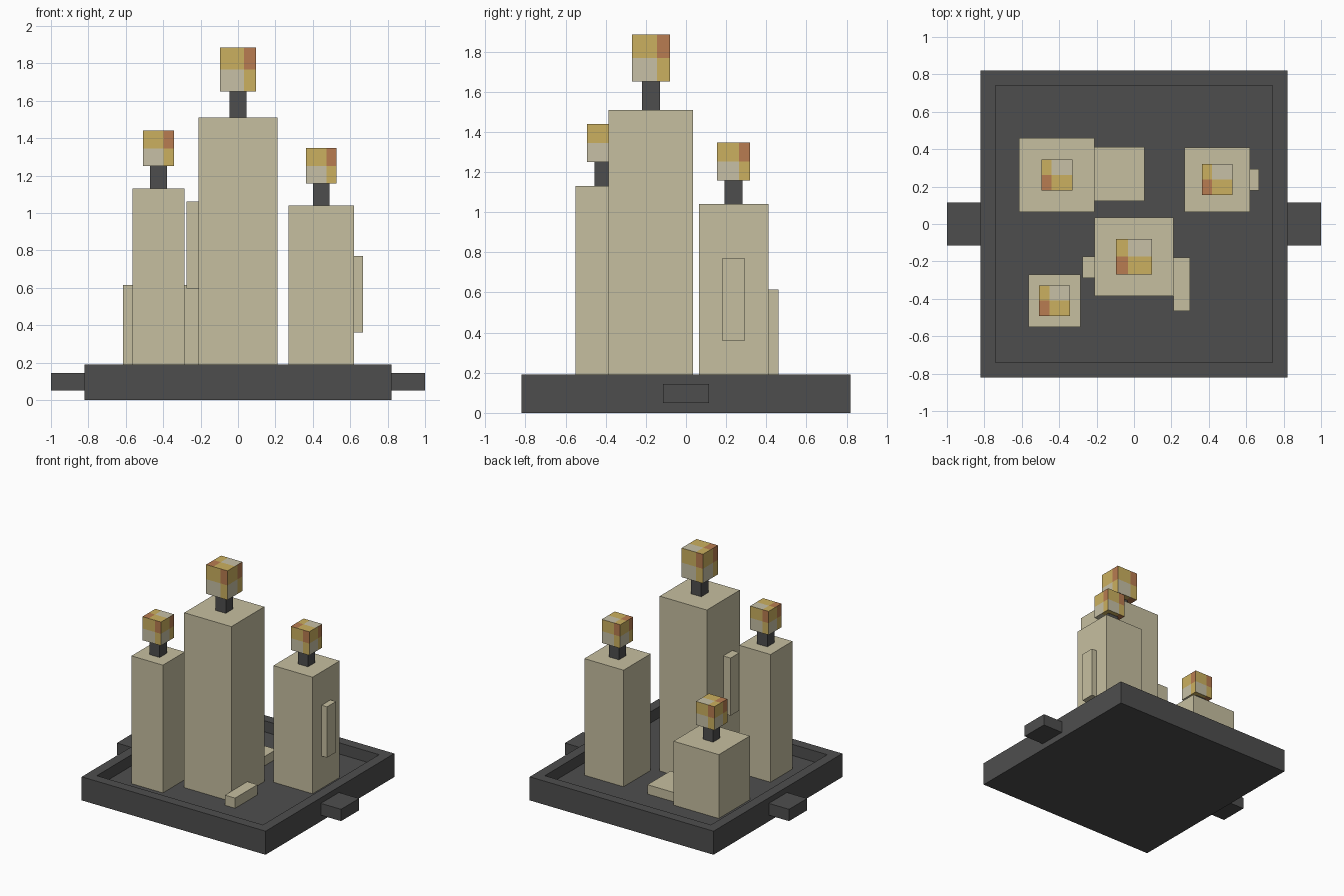
import bpy
import bmesh
from mathutils import Vector

old = bpy.data.objects.get("Cube")
if old:
    bpy.data.objects.remove(old, do_unlink=True)


def material(name, rgb):
    mat = bpy.data.materials.new(name)
    mat.use_nodes = True
    mat.diffuse_color = (*rgb, 1)
    mat.node_tree.nodes["Principled BSDF"].inputs["Base Color"].default_value = (*rgb, 1)
    return mat


WAX = material("cream wax", (0.565, 0.521, 0.352))
IRON = material("dark iron", (0.076, 0.076, 0.076))
YELLOW = material("flame yellow", (0.6, 0.434, 0.115))
RED = material("flame red", (0.479, 0.202, 0.082))
PALE = material("flame pale", (0.571, 0.53, 0.38))

FLOOR = 0.1  # height of the sunken tray floor


def finish(bm, name, mats):
    mesh = bpy.data.meshes.new(name)
    bm.to_mesh(mesh)
    bm.free()
    for mat in mats:
        mesh.materials.append(mat)
    obj = bpy.data.objects.new(name, mesh)
    bpy.context.collection.objects.link(obj)
    return obj


def box_mesh(x, y, z):
    """Box from (min, max) spans on each axis."""
    bm = bmesh.new()
    bmesh.ops.create_cube(bm, size=1)
    for v in bm.verts:
        v.co = [span[0] if c < 0 else span[1] for c, span in zip(v.co, (x, y, z))]
    return bm


def box(name, mat, x, y, z):
    return finish(box_mesh(x, y, z), name, [mat])


def flame(name, cx, cy, base, width, height):
    """Block flame: every side is split into the same four patches."""
    bm = bmesh.new()
    half = Vector((width, width, height)) / 2
    centre = Vector((cx, cy, base + height / 2))
    up = Vector((0, 0, 1))
    # outward normal, in-face up and column split of each side
    sides = [(Vector(n), up) for n in ((0, -1, 0), (1, 0, 0), (0, 1, 0), (-1, 0, 0))]
    sides += [(up, Vector((0, -1, 0))), (-up, Vector((0, 1, 0)))]
    columns = (-1, 1 / 3, 1)
    rows = (-1, 0, 1)
    for normal, v_dir in sides:
        u_dir = v_dir.cross(normal)
        for i in range(2):
            for j in range(2):
                corners = [(i, j), (i + 1, j), (i + 1, j + 1), (i, j + 1)]
                verts = [bm.verts.new(centre + half * (normal + u_dir * columns[a] + v_dir * rows[b]))
                         for a, b in corners]
                face = bm.faces.new(verts)
                if i == 1 and j == 1:
                    face.material_index = 1
                elif i == 0 and j == 0:
                    face.material_index = 2
    bmesh.ops.remove_doubles(bm, verts=bm.verts[:], dist=0.0001)
    return finish(bm, name, [YELLOW, RED, PALE])


def candle(name, x, y, top, flame_base, flame_width, flame_height):
    cx, cy = sum(x) / 2, sum(y) / 2
    box(name + "_candle", WAX, x, y, (FLOOR, top))
    r = 0.045
    box(name + "_wick", IRON, (cx - r, cx + r), (cy - r, cy + r), (top, flame_base))
    flame(name + "_flame", cx, cy, flame_base, flame_width, flame_height)


# Tray with a sunken floor
bm = box_mesh((-0.82, 0.82), (-0.82, 0.82), (0, 0.19))
bm.normal_update()
top_face = max(bm.faces, key=lambda f: f.calc_center_median().z)
bmesh.ops.inset_region(bm, faces=[top_face], thickness=0.112)
rim = bmesh.ops.inset_region(bm, faces=[top_face], thickness=0)
for v in top_face.verts:
    v.co.z = FLOOR
finish(bm, "tray", [IRON])

# Tray handles
for side, name in ((1, "left_handle"), (-1, "right_handle")):
    box(name, IRON, sorted((side * 0.82, side)), (-0.115, 0.115), (0.05, 0.145))

# Candles with wicks and flames
candle("tall", (-0.21, 0.21), (-0.385, 0.035), 1.51, 1.65, 0.19, 0.235)
candle("front", (-0.565, -0.285), (-0.55, -0.27), 1.13, 1.25, 0.165, 0.19)
candle("back_left", (0.27, 0.62), (0.065, 0.41), 1.04, 1.157, 0.165, 0.19)
candle("back_right", (-0.615, -0.21), (0.065, 0.46), 0.615, 0.735, 0.165, 0.19)

# Wax drips and puddles
box("tall_drip", WAX, (-0.275, -0.21), (-0.29, -0.175), (0.595, 1.06))
box("back_left_drip", WAX, (0.62, 0.668), (0.18, 0.293), (0.36, 0.77))
box("front_puddle", WAX, (0.21, 0.3), (-0.465, -0.18), (FLOOR, 0.182))
box("back_puddle", WAX, (-0.21, 0.055), (0.122, 0.412), (FLOOR, 0.175))
